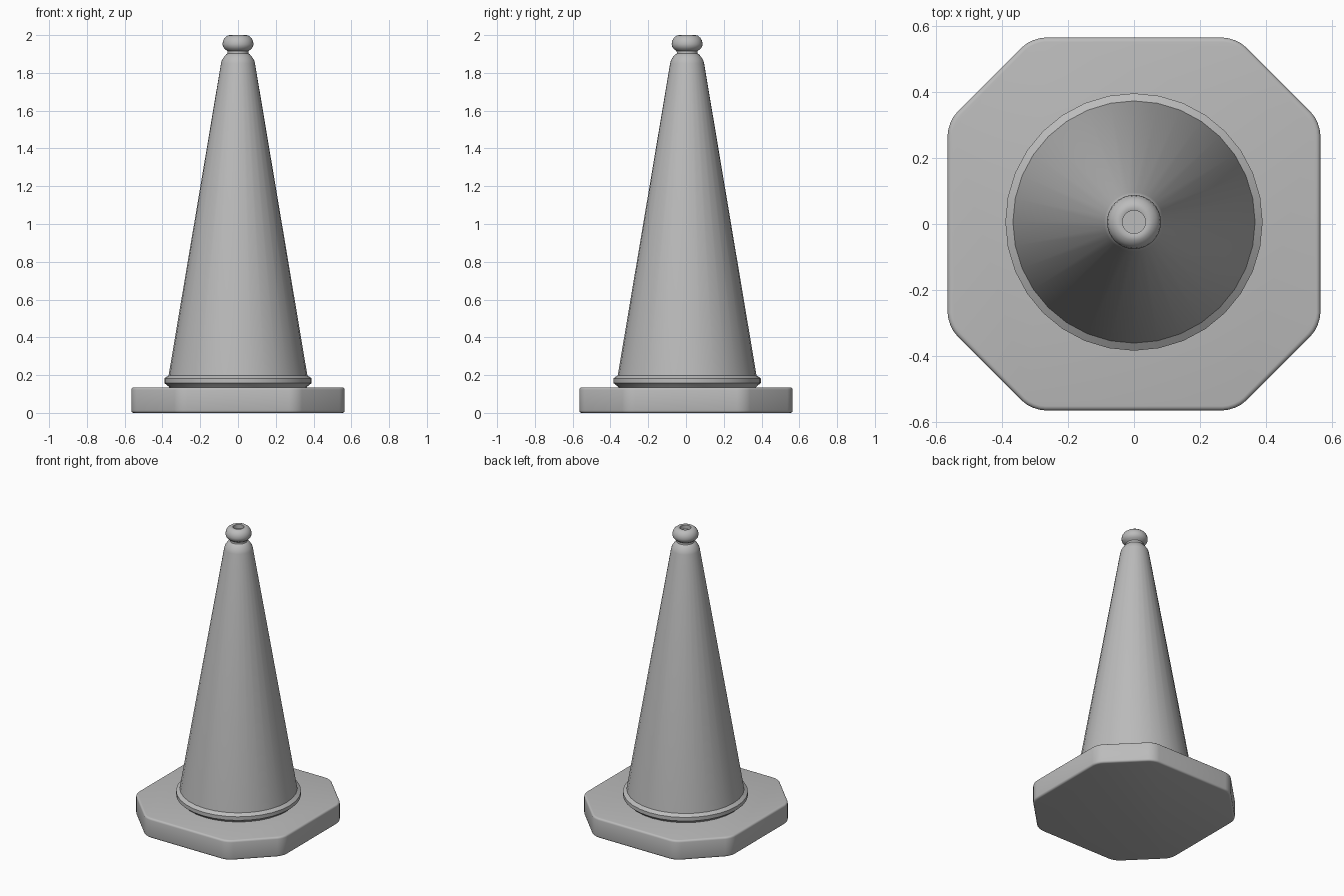
import bpy, bmesh, math

cube = bpy.data.objects.get("Cube")
if cube:
    bpy.data.objects.remove(cube, do_unlink=True)

grey = bpy.data.materials.new("plain grey")
grey.use_nodes = True
colour = (0.5, 0.5, 0.5, 1)
grey.diffuse_color = colour
grey.node_tree.nodes["Principled BSDF"].inputs["Base Color"].default_value = colour


def finish(name, bm, angle):
    """Turn a bmesh into a smooth-shaded object."""
    bmesh.ops.recalc_face_normals(bm, faces=bm.faces)
    mesh = bpy.data.meshes.new(name)
    bm.to_mesh(mesh)
    bm.free()
    mesh.materials.append(grey)
    obj = bpy.data.objects.new(name, mesh)
    bpy.context.collection.objects.link(obj)
    bpy.ops.object.select_all(action='DESELECT')
    obj.select_set(True)
    bpy.context.view_layer.objects.active = obj
    bpy.ops.object.shade_smooth_by_angle(angle=math.radians(angle))
    return obj


def lathe(name, profile, sides=32, y=0.006):
    """Spin a (radius, height) profile about the upright axis."""
    bm = bmesh.new()
    rings = []
    for r, z in profile:
        rings.append([bm.verts.new((r * math.cos(a), y + r * math.sin(a), z))
                      for a in (math.tau * i / sides for i in range(sides))])
    for low, high in zip(rings, rings[1:]):
        for i in range(sides):
            j = (i + 1) % sides
            bm.faces.new((low[i], low[j], high[j], high[i]))
    bm.faces.new(rings[0])
    bm.faces.new(rings[-1])
    return finish(name, bm, 35)


# Eight-sided base slab with rounded corners and softened rims
half, corner, thick = 0.565, 0.31, 0.135
bm = bmesh.new()
outline = []
for k in range(4):
    c, s = round(math.cos(k * math.pi / 2)), round(math.sin(k * math.pi / 2))
    for x, y in ((half, -corner), (half, corner)):
        outline.append(bm.verts.new((c * x - s * y, s * x + c * y, 0)))
floor = bm.faces.new(outline)
top = bmesh.ops.extrude_face_region(bm, geom=[floor])["geom"]
bmesh.ops.translate(bm, vec=(0, 0, thick),
                    verts=[g for g in top if isinstance(g, bmesh.types.BMVert)])
upright = [e for e in bm.edges if abs(e.verts[0].co.z - e.verts[1].co.z) > 0.1]
bmesh.ops.bevel(bm, geom=upright, offset=0.04, segments=4, profile=0.5, affect='EDGES')
rims = [e for e in bm.edges if abs(e.verts[0].co.z - e.verts[1].co.z) < 0.01]
bmesh.ops.bevel(bm, geom=rims, offset=0.013, segments=3, profile=0.5, affect='EDGES')
finish("base_slab", bm, 40)

# Collar where the cone meets the slab
lathe("collar", [(0.355, 0.125), (0.368, 0.14), (0.39, 0.158), (0.39, 0.183),
                 (0.366, 0.2)])

# Tapered body with a rounded shoulder
lathe("cone_body", [(0.368, 0.19), (0.367, 0.2), (0.09, 1.85), (0.085, 1.868),
                    (0.074, 1.885), (0.062, 1.899), (0.05, 1.905)])

# Neck and rounded knob with a shallow round recess in the top
lathe("top_knob", [(0.058, 1.895), (0.054, 1.905), (0.056, 1.916), (0.07, 1.926),
                   (0.079, 1.938), (0.082, 1.952), (0.079, 1.97), (0.07, 1.986),
                   (0.056, 1.997), (0.044, 2.0), (0.035, 1.997), (0.035, 1.97)])
